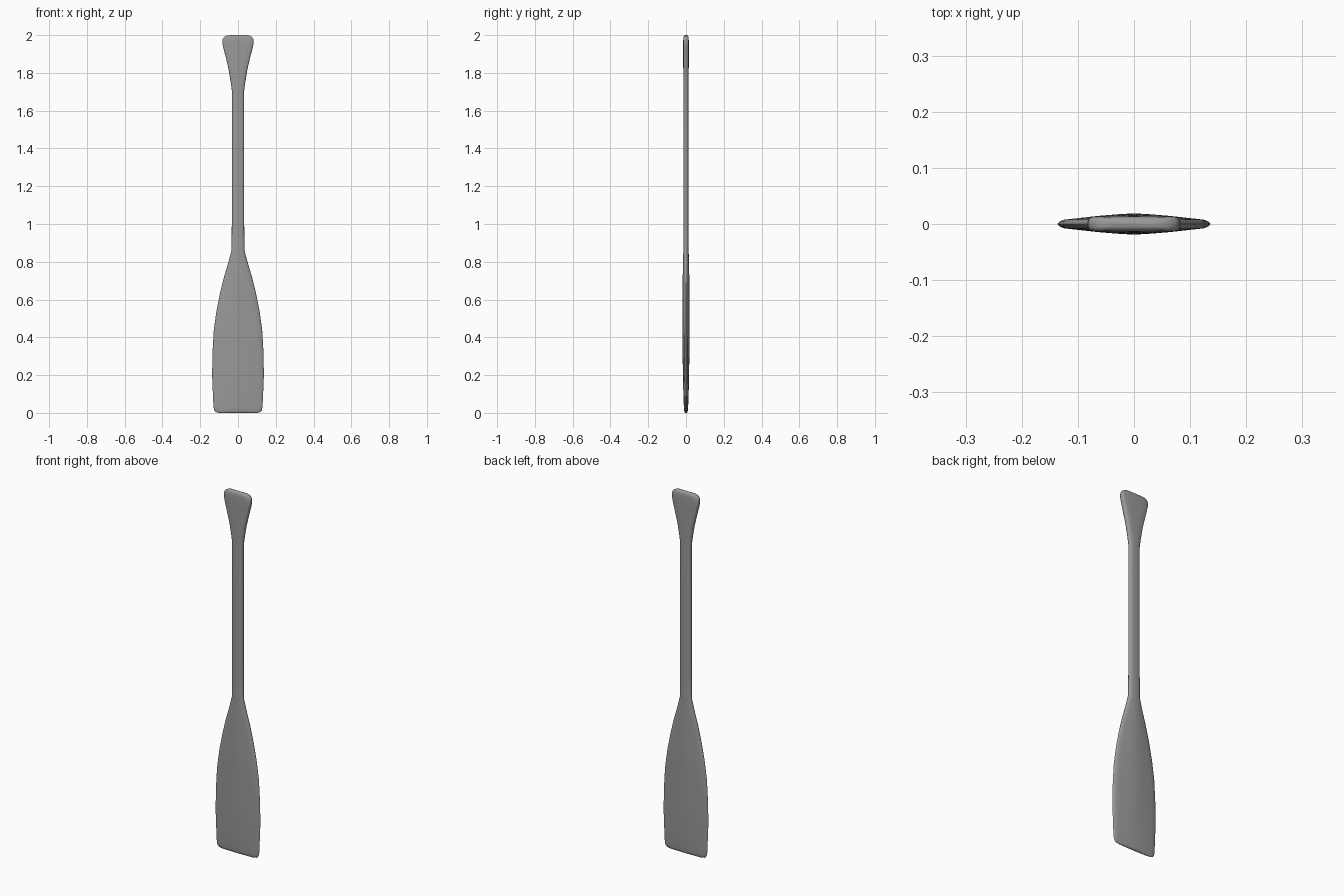
import bpy, bmesh

if "Cube" in bpy.data.objects:
    bpy.data.objects.remove(bpy.data.objects["Cube"])

# Quarter cross-sections (x, y) as fractions of half width and half thickness
LENS = [(1, 0), (.97, .25), (.92, .43), (.75, .57), (.5, .76), (.25, .9), (0, 1)]
OVAL = [(1, 0), (.97, .35), (.88, .62), (.72, .82), (.5, .93), (.25, .985), (0, 1)]
SLAB = [(1, 0), (.99, .45), (.95, .75), (.87, .9), (.5, .97), (.25, .99), (0, 1)]


def mix(a, b, k):
    return [(p[0] + (q[0] - p[0]) * k, p[1] + (q[1] - p[1]) * k) for p, q in zip(a, b)]


def full_ring(q):
    """Mirror a quarter section into a closed loop."""
    half = q + [(-x, y) for x, y in reversed(q[:-1])]
    return half + [(x, -y) for x, y in reversed(half[1:-1])]


# Stations from blade tip to grip: z, half width, half thickness, section
stations = [
    (0.0, .100, .004, LENS), (.004, .117, .008, LENS), (.014, .126, .010, LENS),
    (.035, .130, .0115, LENS), (.10, .133, .014, LENS), (.20, .137, .0165, LENS),
    (.32, .135, .018, LENS), (.44, .128, .019, LENS), (.54, .114, .019, LENS),
    (.64, .094, .0185, LENS), (.72, .074, .0175, mix(LENS, OVAL, .25)),
    (.79, .053, .016, mix(LENS, OVAL, .6)), (.86, .034, .014, OVAL),
    (1.0, .033, .014, OVAL), (1.45, .033, .014, OVAL), (1.71, .033, .014, OVAL),
    (1.76, .040, .014, mix(OVAL, SLAB, .3)), (1.82, .050, .0145, mix(OVAL, SLAB, .6)),
    (1.88, .064, .015, SLAB), (1.93, .077, .015, SLAB), (1.957, .083, .015, SLAB),
    (1.977, .082, .0145, SLAB), (1.99, .074, .013, SLAB), (1.997, .060, .010, SLAB),
    (2.0, .040, .005, SLAB),
]

# Paddle: one continuous loft of blade, shaft and grip
bm = bmesh.new()
rings = []
for z, w, t, section in stations:
    rings.append([bm.verts.new((x * w, y * t, z)) for x, y in full_ring(section)])
for a, b in zip(rings, rings[1:]):
    n = len(a)
    for i in range(n):
        j = (i + 1) % n
        bm.faces.new((a[i], a[j], b[j], b[i]))
bm.faces.new(list(reversed(rings[0])))
bm.faces.new(rings[-1])
bmesh.ops.recalc_face_normals(bm, faces=bm.faces)

mesh = bpy.data.meshes.new("paddle")
bm.to_mesh(mesh)
bm.free()
paddle = bpy.data.objects.new("paddle", mesh)
bpy.context.collection.objects.link(paddle)

# Dark grey finish
finish = bpy.data.materials.new("dark_grey")
finish.diffuse_color = (.32, .32, .32, 1)
finish.use_nodes = True
finish.node_tree.nodes["Principled BSDF"].inputs["Base Color"].default_value = finish.diffuse_color
mesh.materials.append(finish)

bpy.context.view_layer.objects.active = paddle
paddle.select_set(True)
bpy.ops.object.shade_smooth_by_angle(angle=0.9)
